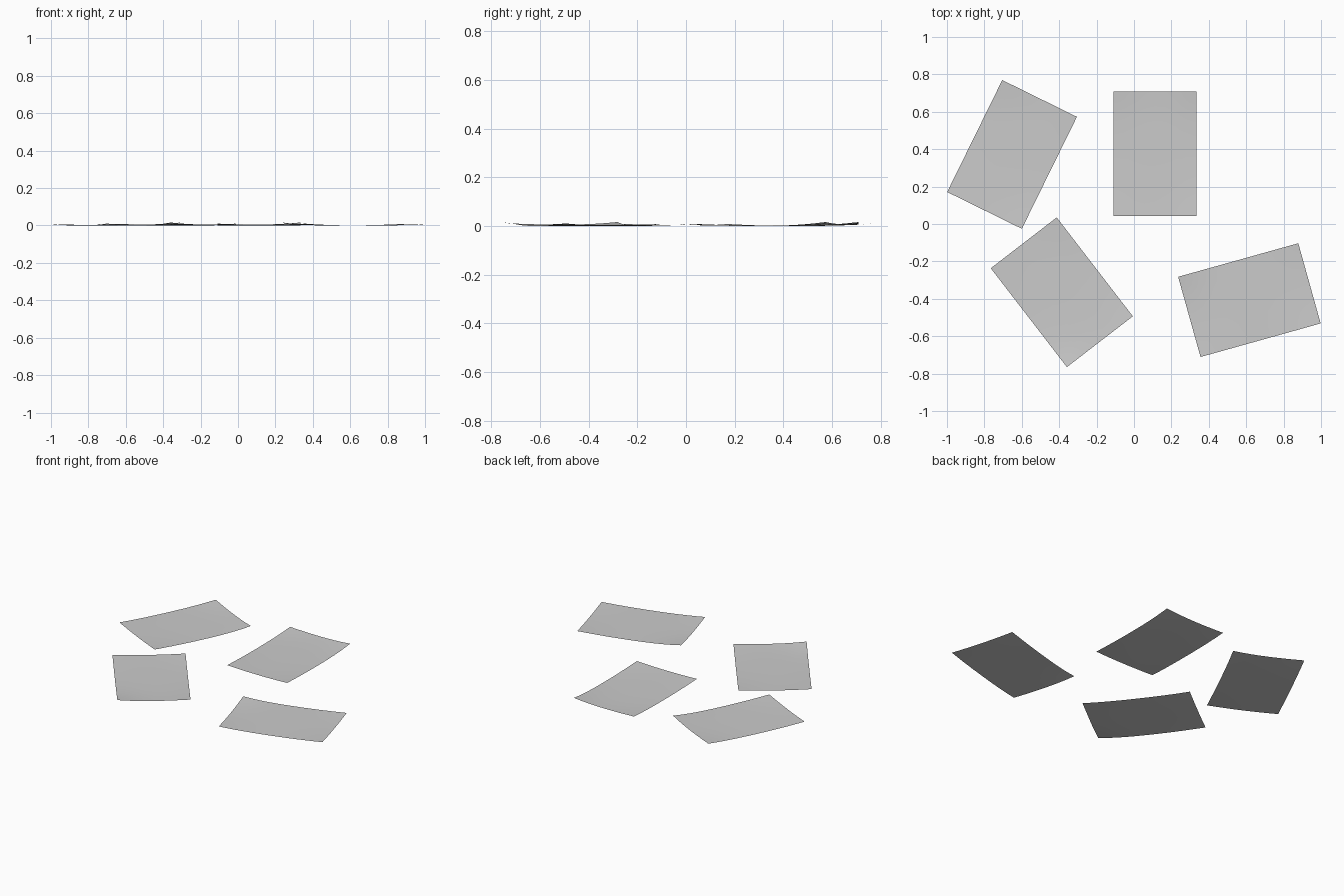
import bpy, bmesh
from math import radians
from mathutils import Matrix

if "Cube" in bpy.data.objects:
    bpy.data.objects.remove(bpy.data.objects["Cube"])

W, H = 0.445, 0.667
NX, NY = 8, 12


def lift(u, v):
    """Height of the curled paper at u, v in -1..1: each corner curls by its own amount."""
    corner = {(1, 1): 0.016, (-1, 1): 0.010, (1, -1): 0.008, (-1, -1): 0.008}
    z = 0.0
    for (su, sv), h in corner.items():
        a, b = (1 + su * u) / 2, (1 + sv * v) / 2
        z += h * a * b
    bend = 0.4 * abs(v) ** 3 + 0.6 * (u * v) ** 2
    return z * bend


def sheet(name, x, y, angle):
    bm = bmesh.new()
    bmesh.ops.create_grid(bm, x_segments=NX, y_segments=NY, size=1)
    for p in bm.verts:
        u, v = p.co.x, p.co.y
        p.co = (u * W / 2, v * H / 2, lift(u, v))
    me = bpy.data.meshes.new(name)
    bm.to_mesh(me)
    bm.free()
    me.shade_smooth()
    ob = bpy.data.objects.new(name, me)
    ob.matrix_world = Matrix.Translation((x, y, 0)) @ Matrix.Rotation(radians(angle), 4, 'Z')
    bpy.context.collection.objects.link(ob)


# Four loose paper sheets: centre and turn of each
for i, (x, y, a) in enumerate([(-0.652, 0.372, -26.2), (0.112, 0.376, 0),
                               (-0.386, -0.365, 217.6), (0.617, -0.407, 105.6)]):
    sheet(f"paper_sheet_{i + 1}", x, y, a)
